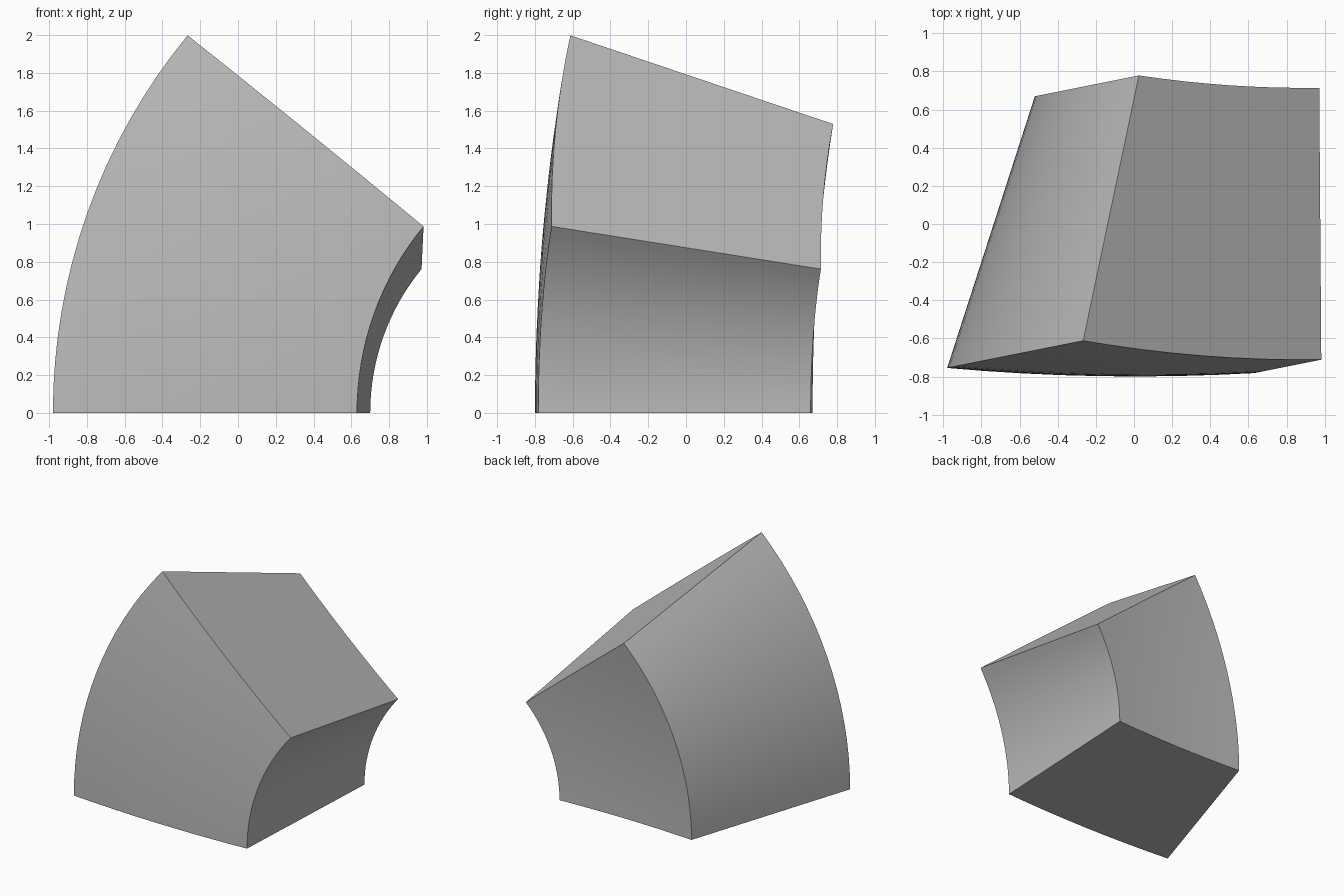
import bpy, bmesh, math
from mathutils import Vector, Matrix

cube = bpy.data.objects.get("Cube")
if cube:
    bpy.data.objects.remove(cube, do_unlink=True)

# Plain grey stone
stone = bpy.data.materials.new("grey_stone")
stone.use_nodes = True
grey = (0.5, 0.5, 0.5, 1)
stone.diffuse_color = grey
stone.node_tree.nodes["Principled BSDF"].inputs["Base Color"].default_value = grey

# The block is a wedge swept about a tilted axis lying in the ground plane;
# its front and back are patches of two spheres centred on that axis.
CENTRE = Vector((0, 10.2, 0))
AXIS = Vector((-0.2, 1, 0)).normalized()
SWEEP = math.radians(40)
STEPS, ARC = 16, 8


def arc(start, end):
    """Points on the arc about CENTRE between two ground points."""
    a, b = Vector(start).to_3d() - CENTRE, Vector(end).to_3d() - CENTRE
    points = []
    for i in range(ARC + 1):
        t = i / ARC
        radius = a.length * (1 - t) + b.length * t
        points.append(CENTRE + a.lerp(b, t).normalized() * radius)
    return points


# Ground profile: front arc, then back arc
profile = arc((-0.98, -0.755), (0.63, -0.782)) + arc((0.70, 0.66), (-0.52, 0.67))

bm = bmesh.new()
rings = []
for s in range(STEPS + 1):
    turn = Matrix.Rotation(SWEEP * s / STEPS, 3, AXIS)
    rings.append([bm.verts.new(CENTRE + turn @ (p - CENTRE)) for p in profile])

# Curved sides between rings
count = len(profile)
for low, high in zip(rings, rings[1:]):
    for i in range(count):
        j = (i + 1) % count
        bm.faces.new((low[i], low[j], high[j], high[i]))

# Flat bottom and sloping top
bm.faces.new(rings[0])
bm.faces.new(rings[-1])
bmesh.ops.recalc_face_normals(bm, faces=bm.faces)

mesh = bpy.data.meshes.new("vault_block")
bm.to_mesh(mesh)
bm.free()
mesh.materials.append(stone)
block = bpy.data.objects.new("vault_block", mesh)
bpy.context.collection.objects.link(block)

# Smooth the curved sides, keep the corners sharp
bpy.ops.object.select_all(action='DESELECT')
block.select_set(True)
bpy.context.view_layer.objects.active = block
bpy.ops.object.shade_smooth_by_angle(angle=math.radians(30))
